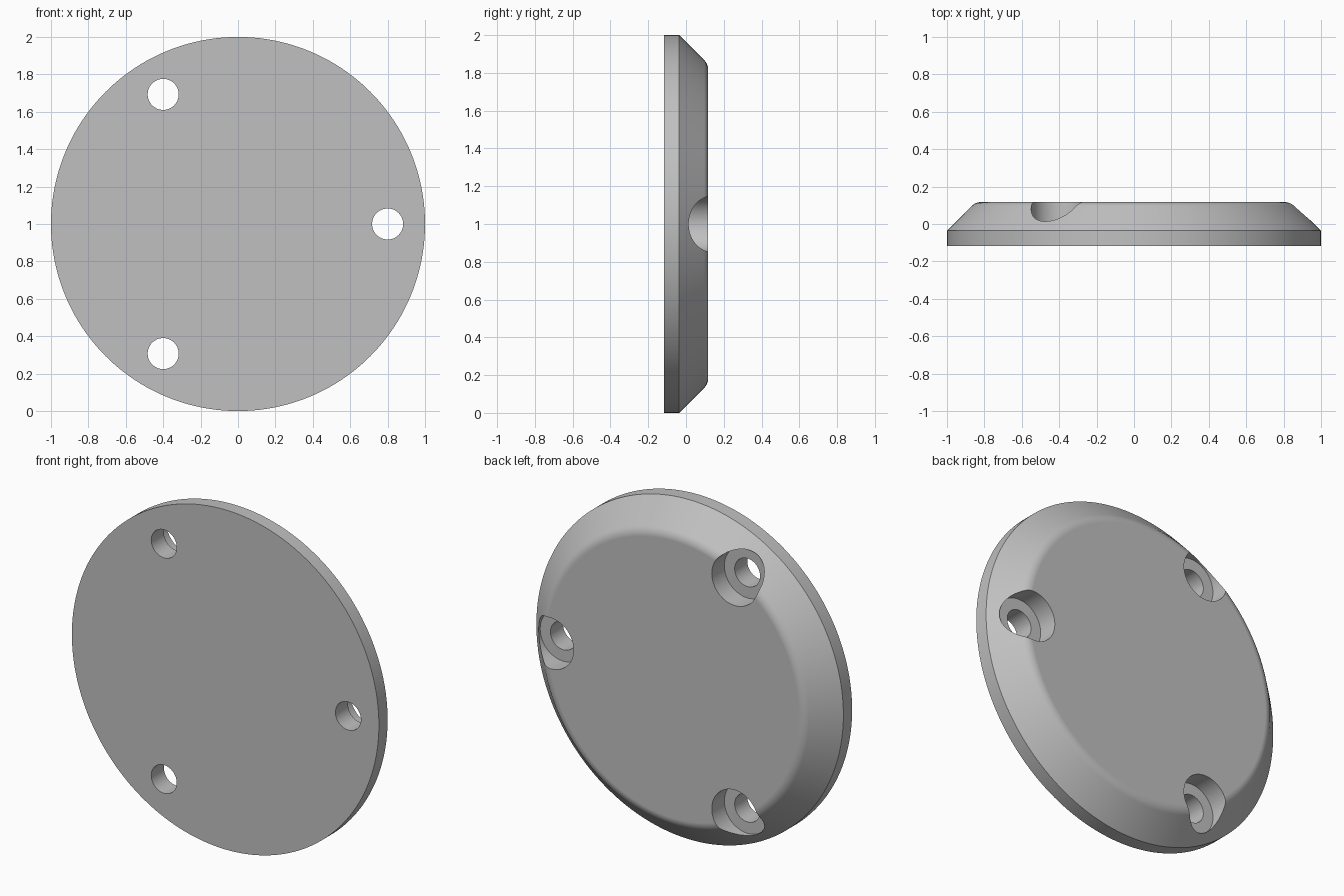
import bpy, bmesh, math

if "Cube" in bpy.data.objects:
    bpy.data.objects.remove(bpy.data.objects["Cube"], do_unlink=True)

HALF = 0.1175      # half the plate thickness
RIM_Y = -0.036     # where the straight rim meets the bevel
SHOULDER = HALF - RIM_Y


def lathe(name, profile, steps, cx=0.0, cz=1.0):
    """Turn (radius, y) points around an axis along y, with flat end caps."""
    bm = bmesh.new()
    angles = [2 * math.pi * i / steps for i in range(steps)]
    rings = [[bm.verts.new((cx + r * math.cos(a), y, cz + r * math.sin(a)))
              for a in angles] for r, y in profile]
    for low, high in zip(rings, rings[1:]):
        for i in range(steps):
            j = (i + 1) % steps
            bm.faces.new((low[i], low[j], high[j], high[i]))
    bm.faces.new(rings[0])
    bm.faces.new(rings[-1])
    bmesh.ops.recalc_face_normals(bm, faces=bm.faces)
    mesh = bpy.data.meshes.new(name)
    bm.to_mesh(mesh)
    bm.free()
    obj = bpy.data.objects.new(name, mesh)
    bpy.context.collection.objects.link(obj)
    return obj


# Rounded shoulder between the 45 degree bevel and the flat back
tangent = 0.03
radius = tangent / math.tan(math.pi / 8)
corner = 1 - SHOULDER
fillet = []
for k in range(7):
    a = math.pi / 4 * (1 - k / 6)
    fillet.append((corner - tangent + radius * math.sin(a),
                   HALF - radius + radius * math.cos(a)))

# Round cover plate
plate = lathe("cover_plate", [(1, -HALF), (1, RIM_Y)] + fillet, 160)

grey = bpy.data.materials.new("plain grey")
grey.use_nodes = True
colour = (0.53, 0.53, 0.53, 1)
grey.diffuse_color = colour
grey.node_tree.nodes["Principled BSDF"].inputs["Base Color"].default_value = colour
plate.data.materials.append(grey)

# Three stepped screw holes, evenly spaced
bpy.context.view_layer.objects.active = plate
plate.select_set(True)
hole = [(0.083, -0.3), (0.083, 0.0), (0.15, 0.0), (0.15, 0.3)]
for n in range(3):
    a = 2 * math.pi * n / 3
    cutter = lathe("screw_hole_cutter", hole, 48,
                   0.8 * math.cos(a), 1 + 0.8 * math.sin(a))
    cutter.hide_render = True
    cut = plate.modifiers.new("screw_hole", "BOOLEAN")
    cut.operation = "DIFFERENCE"
    cut.solver = "EXACT"
    cut.object = cutter
    bpy.ops.object.modifier_apply(modifier=cut.name)
    bpy.data.objects.remove(cutter, do_unlink=True)

# Smooth curved walls, crisp machined edges
bpy.ops.object.shade_smooth_by_angle(angle=math.radians(30))
weighted = plate.modifiers.new("even_shading", "WEIGHTED_NORMAL")
weighted.keep_sharp = True
